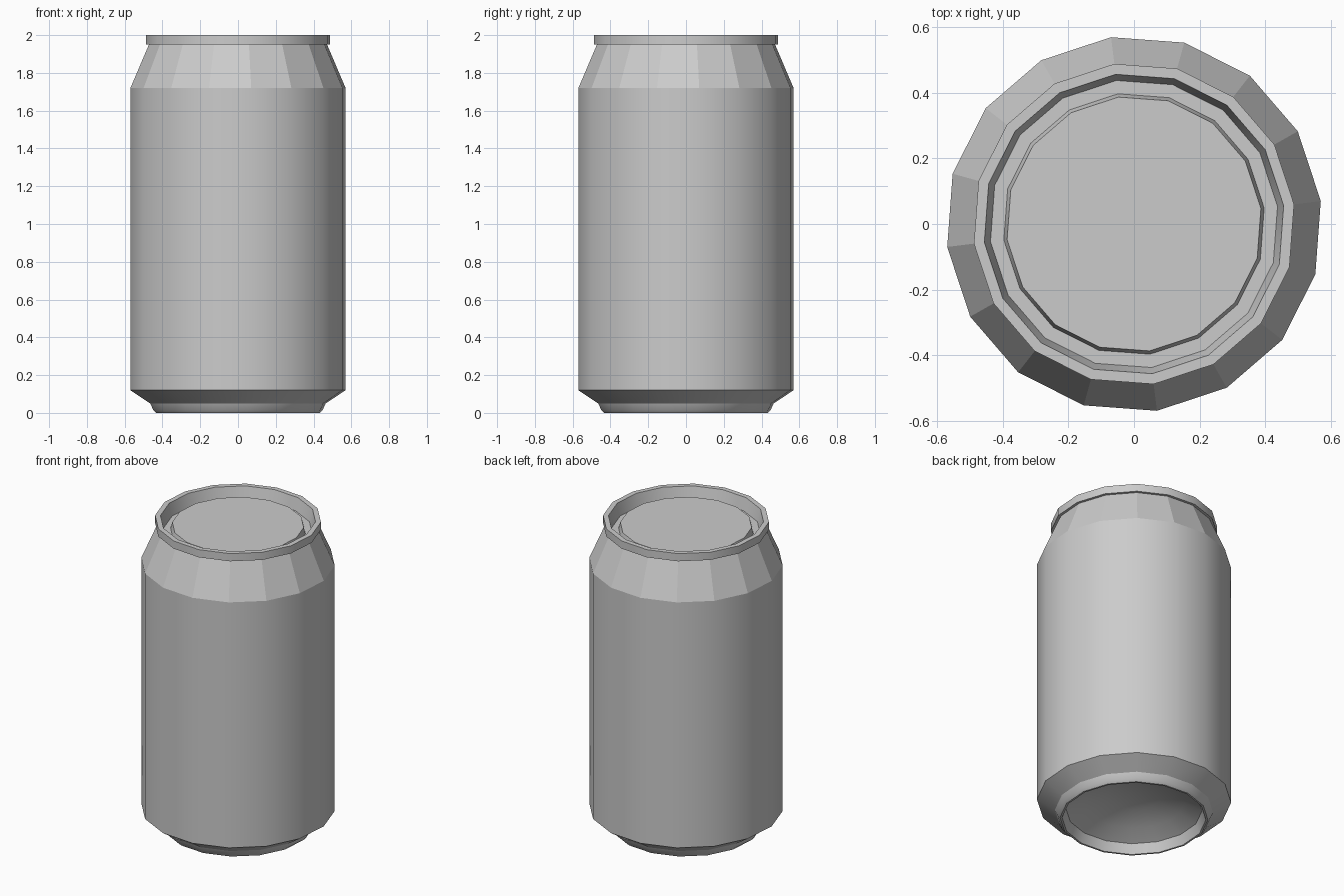
import bpy, bmesh, math

cube = bpy.data.objects.get("Cube")
if cube:
    bpy.data.objects.remove(cube, do_unlink=True)

SIDES = 16
TURN = math.radians(7)

metal = bpy.data.materials.new("plain_grey_metal")
metal.use_nodes = True
GREY = (0.6, 0.6, 0.6, 1)
metal.diffuse_color = GREY
metal.node_tree.nodes["Principled BSDF"].inputs["Base Color"].default_value = GREY


def lathe(name, profile, smooth=True):
    """Spin (radius, height) points, listed with the outside on the right, round z."""
    bm = bmesh.new()
    rings = []
    for r, z in profile:
        if r == 0:
            rings.append([bm.verts.new((0, 0, z))] * SIDES)
            continue
        angles = [TURN + math.tau * i / SIDES for i in range(SIDES)]
        rings.append([bm.verts.new((r * math.cos(a), r * math.sin(a), z)) for a in angles])
    for low, high in zip(rings, rings[1:]):
        for i in range(SIDES):
            j = (i + 1) % SIDES
            corners = dict.fromkeys((low[i], low[j], high[j], high[i]))
            bm.faces.new(list(corners))
    mesh = bpy.data.meshes.new(name)
    bm.to_mesh(mesh)
    bm.free()
    mesh.materials.append(metal)
    obj = bpy.data.objects.new(name, mesh)
    bpy.context.collection.objects.link(obj)
    if smooth:
        bpy.ops.object.select_all(action='DESELECT')
        obj.select_set(True)
        bpy.context.view_layer.objects.active = obj
        bpy.ops.object.shade_smooth_by_angle(angle=math.radians(30))
    return obj


# Underside: hollow dome, then the narrow standing ring
lathe("base_dome", [(0, 0.17), (0.16, 0.155), (0.3, 0.11), (0.402, 0.06)])
lathe("foot_ring", [(0.402, 0.06), (0.425, 0), (0.437, 0), (0.452, 0.015), (0.468, 0.05)])

# Outer shell
lathe("lower_taper", [(0.468, 0.05), (0.574, 0.12)])
lathe("body_wall", [(0.574, 0.12), (0.574, 1.72)])
lathe("neck", [(0.574, 1.72), (0.475, 1.95)], smooth=False)

# Rolled rim, sunken groove and raised lid panel
lathe("rim", [(0.475, 1.95), (0.492, 1.95), (0.492, 2), (0.46, 2)])
lathe("lid_groove", [(0.46, 2), (0.441, 1.92), (0.4, 1.92)])
lathe("lid_panel", [(0.4, 1.92), (0.39, 1.96), (0, 1.96)])
